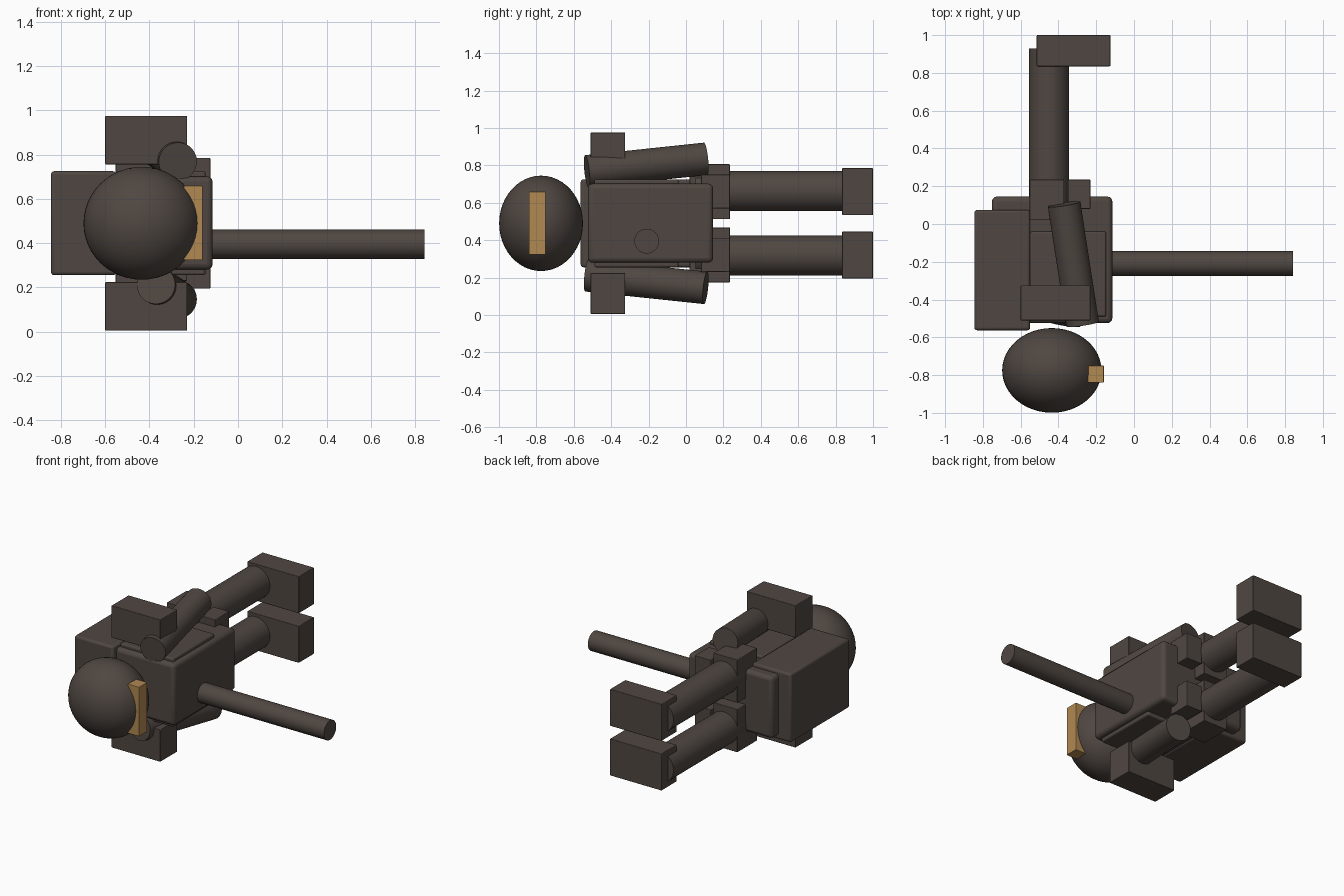
import bpy, math
from mathutils import Vector

if "Cube" in bpy.data.objects:
    bpy.data.objects.remove(bpy.data.objects["Cube"])


def material(name, rgb):
    m = bpy.data.materials.new(name)
    m.diffuse_color = (*rgb, 1)
    m.use_nodes = True
    m.node_tree.nodes["Principled BSDF"].inputs["Base Color"].default_value = m.diffuse_color
    return m


SUIT = material("dark suit", (0.078, 0.062, 0.053))
GOLD = material("gold visor", (0.44, 0.25, 0.085))
MID_Z = 0.49  # figure lies on its side, symmetric about this height


def finish(name, mat, bevel=0.0):
    o = bpy.context.object
    o.name = name
    o.data.materials.append(mat)
    if bevel:
        b = o.modifiers.new("bevel", 'BEVEL')
        b.width, b.segments = bevel, 3
    bpy.ops.object.shade_smooth_by_angle(angle=math.radians(35))
    return o


def box(name, lo, hi, bevel=0.004, mat=SUIT):
    lo, hi = Vector(lo), Vector(hi)
    bpy.ops.mesh.primitive_cube_add(size=1, location=(lo + hi) / 2)
    bpy.context.object.scale = hi - lo
    bpy.ops.object.transform_apply(location=False, rotation=False, scale=True)
    return finish(name, mat, bevel)


def rod(name, a, b, r, mat=SUIT):
    a, b = Vector(a), Vector(b)
    bpy.ops.mesh.primitive_cylinder_add(vertices=48, radius=r, depth=(b - a).length,
                                        location=(a + b) / 2)
    bpy.context.object.rotation_euler = (b - a).to_track_quat('Z', 'Y').to_euler()
    return finish(name, mat)


# helmet and visor
bpy.ops.mesh.primitive_uv_sphere_add(segments=48, ring_count=24, radius=1,
                                     location=(-0.435, -0.775, MID_Z))
bpy.context.object.scale = (0.263, 0.224, 0.255)
bpy.ops.object.transform_apply(location=False, rotation=False, scale=True)
finish("helmet", SUIT)
box("visor", (-0.245, -0.84, 0.323), (-0.16, -0.75, 0.66), 0.003, GOLD)

# torso, side panel and backpack
box("torso", (-0.752, -0.525, 0.28), (-0.115, 0.145, 0.702), 0.025)
box("side_panel", (-0.55, -0.49, 0.255), (-0.147, -0.04, 0.725), 0.01)
box("backpack", (-0.845, -0.563, 0.255), (-0.55, 0.075, 0.725), 0.015)

# chest hose
rod("chest_rod", (-0.2, -0.21, 0.395), (0.843, -0.21, 0.395), 0.066)

# arms lean opposite ways
rod("upper_arm", (-0.37, 0.105, 0.835), (-0.272, -0.53, 0.768), 0.087)
rod("lower_arm", (-0.37, -0.53, 0.212), (-0.272, 0.105, 0.145), 0.087)

# mirrored limbs
for side, s in (("upper", 1), ("lower", -1)):
    def z(h):
        return MID_Z + s * h

    def pair(name, x0, x1, y0, y1, h0, h1, bevel=0.004):
        a, b = sorted((z(h0), z(h1)))
        box(f"{side}_{name}", (x0, y0, a), (x1, y1, b), bevel)

    pair("glove", -0.60, -0.23, -0.51, -0.325, 0.266, 0.485)
    rod(f"{side}_leg", (-0.45, 0.05, z(0.172)), (-0.45, 0.93, z(0.172)), 0.107)
    pair("hip_block", -0.553, -0.37, 0.02, 0.235, 0.022, 0.316)
    pair("hip_pouch", -0.35, -0.23, 0.08, 0.235, 0.08, 0.26)
    pair("boot", -0.515, -0.125, 0.835, 1.0, 0.044, 0.295)
